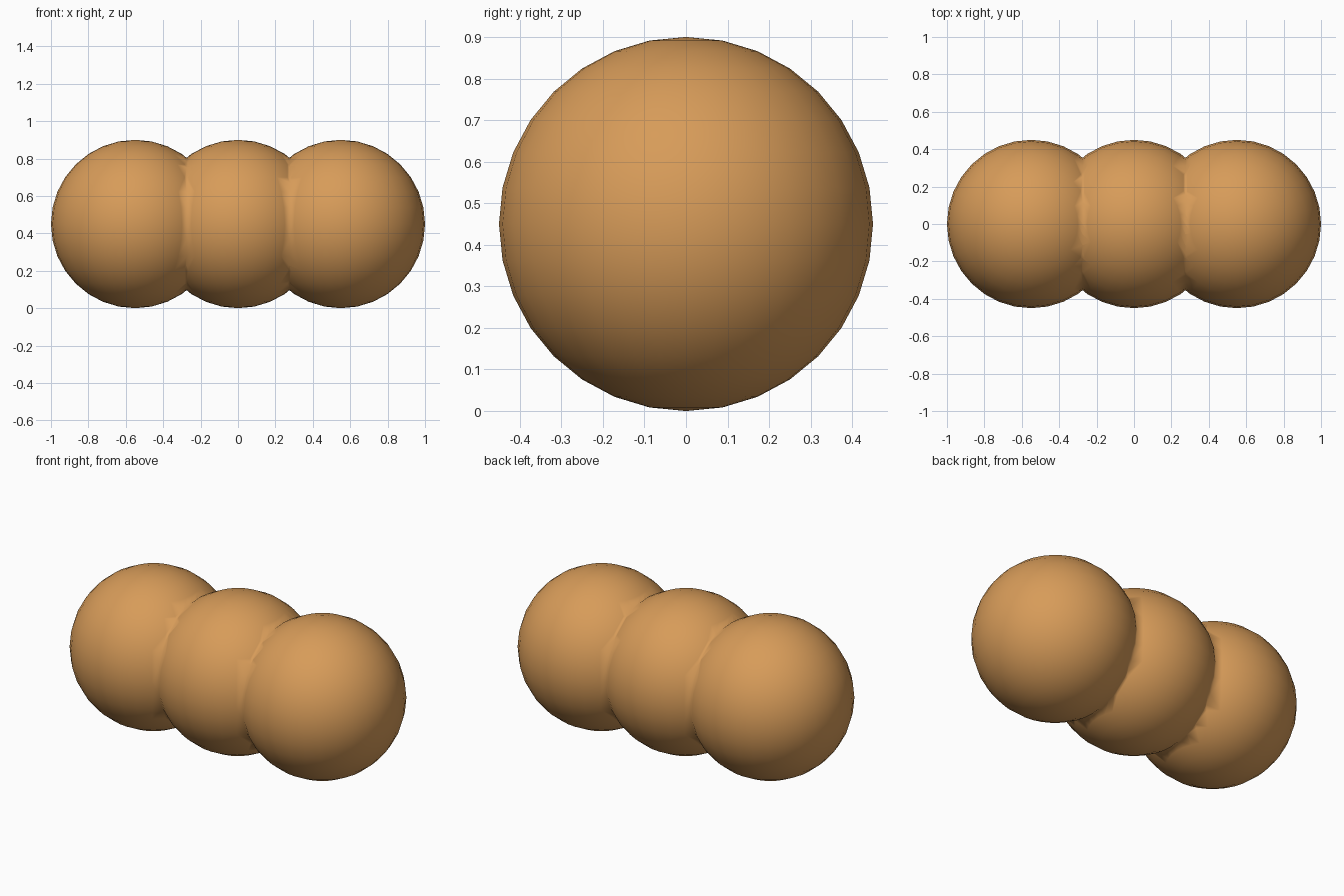
import bpy

if "Cube" in bpy.data.objects:
    bpy.data.objects.remove(bpy.data.objects["Cube"])

RADIUS = 0.45
SPACING = 0.55


def ball(name, x):
    bpy.ops.mesh.primitive_uv_sphere_add(segments=32, ring_count=16, radius=RADIUS,
                                         location=(x, 0, RADIUS))
    obj = bpy.context.object
    obj.name = name
    return obj


# Three overlapping balls in a row
body = ball("ball_chain", 0)
ends = [ball("left_ball", -SPACING), ball("right_ball", SPACING)]

# Fuse them into one skin
for end in ends:
    mod = body.modifiers.new("union", 'BOOLEAN')
    mod.operation = 'UNION'
    mod.solver = 'EXACT'
    mod.object = end
    bpy.context.view_layer.objects.active = body
    bpy.ops.object.modifier_apply(modifier=mod.name)
    bpy.data.objects.remove(end, do_unlink=True)

# Smooth across the seams
for poly in body.data.polygons:
    poly.use_smooth = True

# Warm orange-brown
mat = bpy.data.materials.new("warm_orange")
mat.diffuse_color = (0.68, 0.33, 0.10, 1)
mat.use_nodes = True
mat.node_tree.nodes["Principled BSDF"].inputs["Base Color"].default_value = mat.diffuse_color
body.data.materials.clear()
body.data.materials.append(mat)
